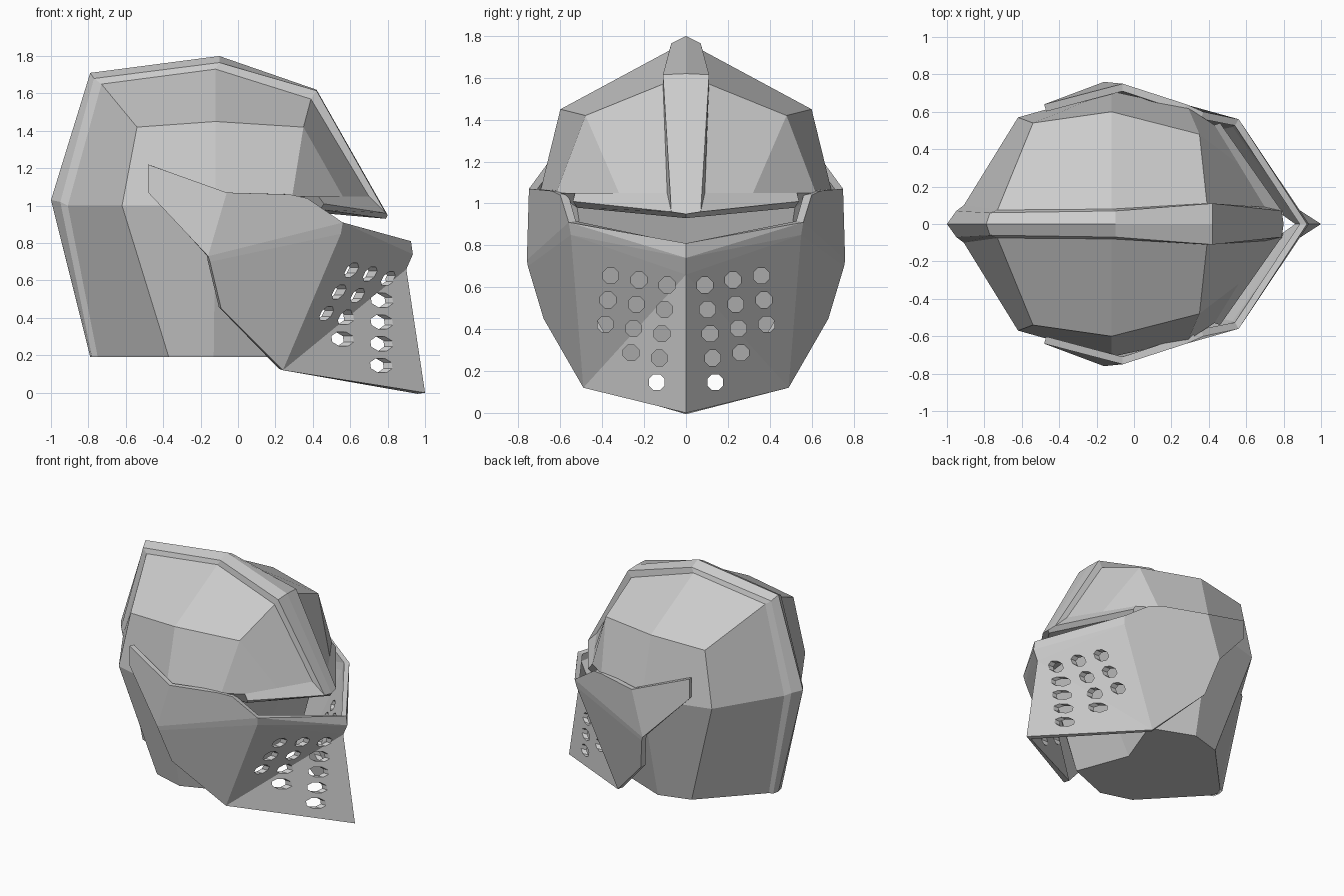
import bpy, bmesh
from mathutils import Vector, Matrix

if "Cube" in bpy.data.objects:
    bpy.data.objects.remove(bpy.data.objects["Cube"])


def make_part(name, pts, faces):
    """Build one half from lettered points and mirror it across y = 0."""
    bm = bmesh.new()
    for side in (1, -1):
        v = {k: bm.verts.new((x, y * side, z)) for k, (x, y, z) in pts.items()}
        for f in faces.split():
            bm.faces.new([v[k] for k in f][::side])
    bmesh.ops.remove_doubles(bm, verts=bm.verts, dist=0.0005)
    bmesh.ops.recalc_face_normals(bm, faces=bm.faces)
    bm.normal_update()
    centre = Vector((0, 0, 0.7))
    if sum((f.calc_center_median() - centre).dot(f.normal) * f.calc_area() for f in bm.faces) < 0:
        bmesh.ops.reverse_faces(bm, faces=bm.faces)
    mesh = bpy.data.meshes.new(name)
    bm.to_mesh(mesh)
    bm.free()
    ob = bpy.data.objects.new(name, mesh)
    bpy.context.collection.objects.link(ob)
    return ob


# Skull: faceted dome, brow ledge, recessed front wall and flat base
skull = {
    'a': (-.73, .075, 1.65), 'b': (-.12, .08, 1.73), 'c': (.39, .11, 1.57), 'd': (.70, .09, 1.05),
    'e': (-.54, .54, 1.42), 'f': (-.12, .60, 1.45), 'g': (.35, .48, 1.42), 'h': (.56, .32, 1.05),
    'i': (-.91, .10, 1.0), 'j': (-.62, .57, 1.0), 'k': (-.12, .71, 1.0), 'l': (.29, .62, 1.05),
    'm': (.43, .53, 1.05), 'n': (-.75, .06, .19), 'o': (-.37, .46, .19), 'p': (-.13, .53, .19),
    'q': (.20, .40, .19), 'r': (.05, 0, .19), 's': (-.78, 0, .19),
    'B': (.79, .07, .96), 'C': (.46, .54, 1.01), 'D': (.80, 0, .95), 'E': (.79, 0, .93),
    'F': (.44, .52, .98), 'G': (.45, 0, .96), 'H': (.36, .52, .98),
}
make_part("skull", skull,
          "abfe bcgf cdhg ghml aeji efkj fglk ijon jkpo klqp "
          "dBCmh BDEFC EGHF lmCFH lHq GrqH nopqrs")

# Crest: raised band running over the top and down the back
ridge = [(-.79, .19), (-1, 1.03), (-.79, 1.71), (-.1, 1.8), (.42, 1.62), (.8, .95)]
shoulder = [(-.78, .05, .19), (-.95, .07, 1.02), (-.77, .06, 1.68), (-.1, .07, 1.765),
            (.42, .11, 1.615), (.79, .07, .96)]
foot = [(-.75, .06, .19), (-.91, .1, 1.0), (-.73, .075, 1.65), (-.12, .08, 1.73),
        (.39, .11, 1.57), (.70, .09, 1.05)]
crest = {}
for n in range(6):
    crest["abcdef"[n]] = (ridge[n][0], 0, ridge[n][1])
    crest["ghijkl"[n]] = shoulder[n]
    crest["mnopqr"[n]] = foot[n]
strips = ["abcdef", "ghijkl", "mnopqr"]
quads = [u[n] + u[n + 1] + w[n + 1] + w[n] for u, w in zip(strips, strips[1:]) for n in range(5)]
make_part("crest", crest, " ".join(quads))

# Visor: pivoting face plate with side arms
visor = {
    'A': (-.48, .64, 1.22), 'B': (-.48, .64, 1.07), 'C': (-.06, .75, 1.07), 'D': (-.16, .76, .73),
    'M': (.28, .64, 1.06), 'E': (.37, .60, 1.04), 'F': (.56, .56, .91), 'G': (.925, 0, .81),
    'L': (.935, 0, .74), 'd': (-.15, .755, .70), 'f': (.55, .55, .85), 'K': (.90, 0, .66),
    'H': (-.09, .68, .45), 'I': (.24, .49, .12), 'J': (1.0, 0, 0),
}
plate = make_part("visor", visor, "ABDC CDFEM DdfF dHIf FfL FLG fKL fIK IJK")
sol = plate.modifiers.new("thickness", 'SOLIDIFY')
sol.thickness, sol.offset = 0.04, -1

# Breathing holes: octagonal cutters along x, three leaning columns per side
bm = bmesh.new()
turn = Matrix.Rotation(1.5707963, 4, 'Y')
spin = Matrix.Rotation(0.3926991, 4, 'Z')
for y0, z0, count in ((.09, .61, 5), (.225, .635, 4), (.36, .655, 3)):
    for n in range(count):
        for side in (1, -1):
            pos = Matrix.Translation((.8, side * (y0 + .0125 * n), z0 - .116 * n))
            bmesh.ops.create_cone(bm, cap_ends=True, segments=8, radius1=.041, radius2=.041,
                                  depth=.8, matrix=pos @ turn @ spin)
mesh = bpy.data.meshes.new("hole_cutter")
bm.to_mesh(mesh)
bm.free()
cutter = bpy.data.objects.new("hole_cutter", mesh)
bpy.context.collection.objects.link(cutter)
cutter.hide_render = True
cut = plate.modifiers.new("holes", 'BOOLEAN')
cut.operation, cut.solver, cut.object = 'DIFFERENCE', 'EXACT', cutter

# Bake the visor and drop the cutter
dg = bpy.context.evaluated_depsgraph_get()
baked = bpy.data.meshes.new_from_object(plate.evaluated_get(dg))
plate.modifiers.clear()
plate.data = baked
bpy.data.objects.remove(cutter)
